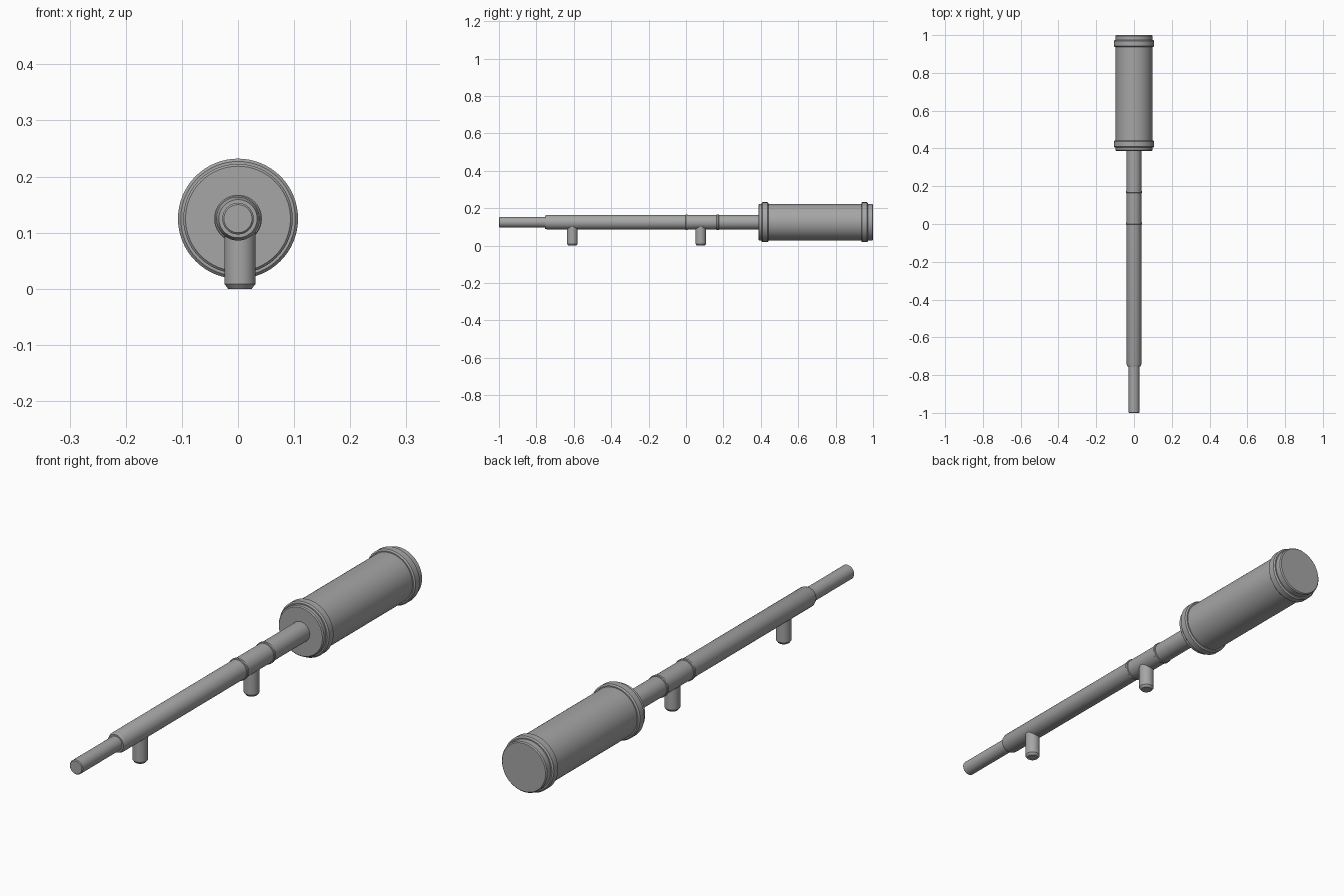
import bpy
import math
from mathutils import Matrix, Vector
import bmesh

cube = bpy.data.objects.get("Cube")
if cube:
    bpy.data.objects.remove(cube, do_unlink=True)

GREY = 0.38
grey = bpy.data.materials.new("grey_metal")
grey.use_nodes = True
grey.diffuse_color = (GREY, GREY, GREY, 1)
grey.node_tree.nodes["Principled BSDF"].inputs["Base Color"].default_value = (GREY, GREY, GREY, 1)

AXIS_Z = 0.125
ALONG_Y = Matrix.Translation((0, 0, AXIS_Z)) @ Matrix.Rotation(-math.pi / 2, 4, "X")


def lathe(name, profile, matrix, sides=64):
    """Spin (radius, height) points round local z and cap both ends."""
    bm = bmesh.new()
    rings = []
    for radius, height in profile:
        rings.append([bm.verts.new(matrix @ Vector((
            radius * math.cos(math.tau * i / sides),
            radius * math.sin(math.tau * i / sides), height)))
            for i in range(sides)])
    for low, high in zip(rings, rings[1:]):
        for i in range(sides):
            j = (i + 1) % sides
            bm.faces.new((low[i], low[j], high[j], high[i]))
    bm.faces.new(rings[0][::-1])
    bm.faces.new(rings[-1])
    bmesh.ops.recalc_face_normals(bm, faces=bm.faces)
    mesh = bpy.data.meshes.new(name)
    bm.to_mesh(mesh)
    bm.free()
    mesh.materials.append(grey)
    obj = bpy.data.objects.new(name, mesh)
    bpy.context.collection.objects.link(obj)
    bpy.ops.object.select_all(action="DESELECT")
    obj.select_set(True)
    bpy.context.view_layer.objects.active = obj
    bpy.ops.object.shade_smooth_by_angle(angle=math.radians(30))
    return obj


def rod(name, radius, start, end, chamfer, matrix=ALONG_Y):
    """Cylinder with chamfered rims."""
    return lathe(name, [(radius - chamfer, start), (radius, start + chamfer),
                        (radius, end - chamfer), (radius - chamfer, end)], matrix)


# Thin front rod and the main tube behind it
rod("front_rod", 0.028, -1.0, -0.72, 0.003)
lathe("main_tube", [(0.034, -0.755), (0.039, -0.742), (0.039, 0.40)], ALONG_Y)

# Narrow bands on the tube
for name, y in (("front_band", 0.003), ("rear_band", 0.17)):
    rod(name, 0.0425, y - 0.006, y + 0.006, 0.002)

# Large rear cylinder with a raised ring near each end
rod("rear_cylinder", 0.0975, 0.387, 1.0, 0.004)
for name, y in (("front_ring", 0.423), ("rear_ring", 0.955)):
    rod(name, 0.107, y - 0.018, y + 0.018, 0.005)

# Pegs underneath, with chamfered feet
for name, y in (("front_peg", -0.608), ("rear_peg", 0.079)):
    lathe(name, [(0.021, 0), (0.028, 0.009), (0.028, 0.12)],
          Matrix.Translation((0.0035, y, 0)))
